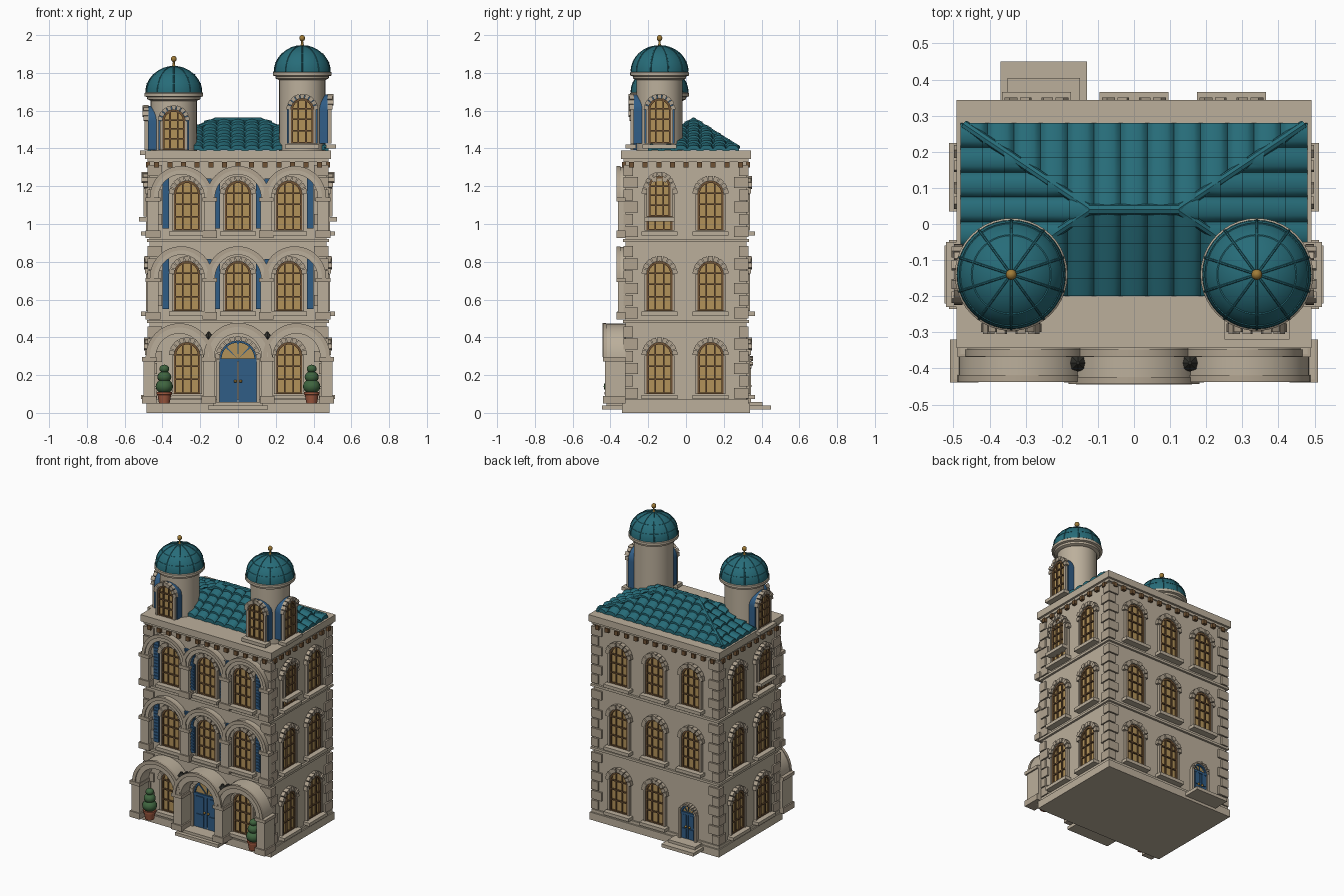
import bpy, bmesh
from math import pi, sin, cos, sqrt, radians
from mathutils import Matrix, Vector

if "Cube" in bpy.data.objects:
    bpy.data.objects.remove(bpy.data.objects["Cube"])

COL = dict(stone=(.50, .43, .33), trim=(.44, .37, .28), teal=(.02, .15, .19), blue=(.03, .11, .24),
           glass=(.45, .29, .10), wood=(.16, .085, .035), gold=(.35, .2, .04), dark=(.03, .03, .025),
           leaf=(.05, .13, .05), clay=(.35, .1, .05))
parts = {}
I = Matrix.Identity(4)

def T(x, y, z=0, deg=0):
    return Matrix.Translation((x, y, z)) @ Matrix.Rotation(radians(deg), 4, 'Z')

def bm_of(name, mat):
    return parts.setdefault(name, (bmesh.new(), mat))[0]

def prism(name, mat, pts, y0, y1, M=I):
    # outline in x-z, extruded along y
    bm = bm_of(name, mat)
    a, b = [[bm.verts.new(M @ Vector((x, y, z))) for x, z in pts] for y in (y0, y1)]
    bm.faces.new(a)
    bm.faces.new(b[::-1])
    for i in range(len(pts)):
        j = (i + 1) % len(pts)
        bm.faces.new((a[i], b[i], b[j], a[j]))

def box(name, mat, x0, x1, y0, y1, z0, z1, M=I):
    prism(name, mat, [(x0, z0), (x1, z0), (x1, z1), (x0, z1)], y0, y1, M)

def arc(name, mat, cx, cz, r0, r1, y0, y1, M=I, a0=0, a1=pi, n=16):
    ang = [a0 + (a1 - a0) * i / n for i in range(n + 1)]
    pts = [(cx + r1 * cos(a), cz + r1 * sin(a)) for a in ang]
    pts += [(cx + r0 * cos(a), cz + r0 * sin(a)) for a in ang[::-1]]
    prism(name, mat, pts, y0, y1, M)

def arch(name, mat, w, z0, zs, y0, y1, M=I):
    pts = [(w * cos(pi * i / 14), zs + w * sin(pi * i / 14)) for i in range(15)]
    prism(name, mat, [(w, z0)] + pts + [(-w, z0)], y0, y1, M)

def lathe(name, mat, prof, M, n=32):
    bm = bm_of(name, mat)
    rings = [[bm.verts.new(M @ Vector((r * cos(2 * pi * i / n), r * sin(2 * pi * i / n), z)))
              for i in range(n)] for r, z in prof]
    for a, b in zip(rings, rings[1:]):
        for i in range(n):
            bm.faces.new((a[i], a[(i + 1) % n], b[(i + 1) % n], b[i]))
    bm.faces.new(rings[0])
    bm.faces.new(rings[-1])

def ball(name, mat, r, M, n=16, sz=1):
    lathe(name, mat, [(r * max(.02, sin(pi * i / 10)), -r * sz * cos(pi * i / 10)) for i in range(11)], M, n)

def tube(name, mat, p, q, r, n=8):
    d = Vector(q) - Vector(p)
    M = Matrix.Translation(p) @ d.to_track_quat('Z', 'Y').to_matrix().to_4x4()
    lathe(name, mat, [(r, 0), (r, d.length)], M, n)

def voussoirs(w, zs, M, out=.024, n=9, k=1.4):
    for i in range(n):
        g = .025
        arc('arch_stones', 'trim', 0, zs, w, w * k, 0, -out - .006 * (i % 2), M,
            pi * i / n + g, pi * (i + 1) / n - g, 2)

def window(M, z0, zs, w=.068, shutters=False, sill=.095):
    arch('window_glass', 'glass', w, z0, zs, .01, -.006, M)
    f = dict(y0=0, y1=-.015, M=M)
    arc('window_frame', 'wood', 0, zs, w - .011, w, **f)
    for s in (-1, 1):
        a, b = sorted((s * w, s * (w - .011)))
        box('window_frame', 'wood', a, b, z0=z0, z1=zs, **f)
        box('window_frame', 'wood', s * w / 3 - .004, s * w / 3 + .004, z0=z0, z1=zs + w * .9, **f)
        a, b = sorted((s * w, s * (w + .012)))
        box('window_jamb', 'trim', a, b, 0, -.02, z0, zs, M)
    for t in (0, .36, .7, 1):
        z = z0 + (zs - z0) * t
        box('window_frame', 'wood', -w, w, z0=z, z1=z + .008, **f)
    voussoirs(w, zs, M)
    box('window_sill', 'stone', -sill, sill, .01, -.045, z0 - .026, z0 - .004, M)
    if shutters:
        for s in (-1, 1):
            box('shutter', 'blue', s * .112 - .018, s * .112 + .018, 0, -.014, z0 + .01, zs + .08, M)
            for k in range(12):
                z = z0 + .025 + k * .021
                box('shutter_slats', 'blue', s * .112 - .013, s * .112 + .013, -.014, -.019, z, z + .011, M)

# body, plinth, string courses, cornice
BX, BY = .468, .32
box('plinth', 'stone', -.485, .485, -.34, .34, 0, .05)
box('body', 'stone', -BX, BX, -BY, BY, .05, 1.34)
for z, h, e in ((.05, .02, .01), (.477, .016, .014), (.905, .016, .014), (1.328, .02, .01), (1.345, .045, .024)):
    box('string_course', 'stone', -BX - e, BX + e, -BY - e, BY + e, z, z + h)

# corbels under the cornice
for i in range(13):
    x = -.432 + .072 * i
    for s in (-1, 1):
        box('corbel', 'wood', x - .013, x + .013, s * BY, s * (BY + .02), 1.3, 1.328)
for i in range(9):
    y = -.288 + .072 * i
    for s in (-1, 1):
        box('corbel', 'wood', s * BX, s * (BX + .02), y - .013, y + .013, 1.3, 1.328)

# corner quoins
for sx in (-1, 1):
    for sy in (-1, 1):
        for f0 in (.075, .5, .93):
            for k in range(6):
                a, b = (.065, .04) if k % 2 else (.04, .065)
                z = f0 + k * .065
                box('quoin', 'trim', sx * (BX - a), sx * (BX + .012), sy * (BY - b), sy * (BY + .012), z, z + .058)

# windows on all sides
FLOORS = ((.10, .305), (.54, .735), (.965, 1.16))
for k, (z0, zs) in enumerate(FLOORS):
    for x in (-.27, 0, .27):
        if k or x:
            window(T(x, -BY), z0, zs, shutters=k > 0)
        if k or x >= 0:
            window(T(x, BY, 0, 180), z0, zs)
    for s in (-1, 1):
        for y in (-.14, .13):
            window(T(s * BX, y, 0, 90 * s), z0, zs)
for s in (-1, 1):
    window(T(s * (BX + .012), -.14, 0, 90 * s), 1.04, 1.195, w=.058, sill=.08)

# front arcades: deep on the ground floor, shallow above
def arcade(xs, pier_xs, zb, zs, ro, ri, y1, pw):
    for x in pier_xs:
        box('arcade_pier', 'stone', x - pw, x + pw, -BY, y1, zb, zs)
        e = .009
        box('arcade_pier_base', 'trim', x - pw - e, x + pw + e, -BY, y1 - e, zb, zb + .04)
        box('arcade_pier_cap', 'trim', x - pw - e, x + pw + e, -BY, y1 - e, zs - .022, zs)
    for x in xs:
        arc('arcade_arch', 'stone', x, zs, ri, ro, -BY, y1, n=24)
        arc('arcade_arch_trim', 'trim', x, zs, ro - .018, ro + .004, y1 + .012, y1 - .007, n=24)

arcade((-.31, .31), (-.47, -.155, .155, .47), .05, .295, .175, .125, -.43, .03)
arcade((0,), (), .05, .295, .178, .125, -.436, .03)
for zb, zs in ((.495, .715), (.925, 1.14)):
    arcade((-.3, 0, .3), (-.45, -.15, .15, .45), zb, zs, .163, .122, -.36, .03)

# doors
def door(M, w, zs, z0=.05):
    arch('transom_glass', 'glass', w, zs - .01, zs, .01, -.006, M)
    arc('door_frame', 'blue', 0, zs, w - .01, w, 0, -.016, M)
    for a in (.25, .5, .75):
        arc('door_frame', 'blue', 0, zs, .01, w, 0, -.012, M, pi * a - .05, pi * a + .05, 1)
    box('door_frame', 'blue', -w, w, 0, -.018, zs - .012, zs + .004, M)
    for s in (-1, 1):
        a, b = sorted((s * .002, s * w))
        box('door_leaf', 'blue', a, b, .01, -.012, z0, zs - .01, M)
        for p, q in ((.08, .42), (.5, .93)):
            h = zs - z0
            box('door_panel', 'blue', a + w * .2, b - w * .2, -.01, -.018, z0 + h * p, z0 + h * q, M)
        ball('door_knob', 'gold', .008, M @ T(s * .014, -.02, z0 + (zs - z0) * .5), 10)
        a, b = sorted((s * w, s * (w + .016)))
        box('door_jamb', 'trim', a, b, 0, -.025, z0, zs, M)
    voussoirs(w, zs, M, .028, 11, 1.25)

door(T(0, -BY), .097, .285)
door(T(-.25, BY, 0, 180), .052, .235)
box('front_step', 'stone', -.16, .16, -.445, -.33, .018, .04)
box('front_step_upper', 'stone', -.13, .13, -.42, -.32, .04, .058)
box('back_step', 'stone', -.37, -.13, .33, .45, .018, .04)
box('back_step_upper', 'stone', -.35, -.15, .32, .405, .04, .058)

# potted topiaries and wall lanterns
for s in (-1, 1):
    P = T(s * .39, -.39, .05)
    lathe('pot', 'clay', [(.028, 0), (.036, .045), (.041, .047), (.041, .06), (.03, .06)], P, 20)
    for z, r in ((.09, .046), (.14, .037), (.183, .026)):
        ball('topiary', 'leaf', r, P @ T(0, 0, z), 16, .85)
    L = T(s * .155, -.385)
    lathe('lantern', 'dark', [(.006, .365), (.012, .375), (.02, .4), (.024, .403), (.004, .43)], L, 8)
    box('lantern_arm', 'dark', -.005, .005, 0, .07, .395, .405, L)

# towers with ribbed domes
def tower(x, z1, z0w, zsw):
    C = T(x, -.14)
    lathe('tower', 'stone', [(.122, 1.38), (.122, z1)], C, 40)
    lathe('tower_cornice', 'stone', [(.122, z1 - .02), (.14, z1 - .012), (.142, z1), (.156, z1 + .004),
                                     (.156, z1 + .02), (.148, z1 + .026), (.148, z1 + .03)], C, 40)
    zb, R, H = z1 + .024, .15, .138
    pt = lambda t, k=1: (R * k * cos(t) + .001, zb + H * k * sin(t))
    lathe('dome', 'teal', [pt(pi / 2 * i / 12) for i in range(13)], C, 40)
    for j in range(10):
        a = 2 * pi * j / 10 + pi / 10
        pts = [pt(pi / 2 * i / 8) for i in range(9)]
        pts = [C @ Vector((r * cos(a), r * sin(a), z)) for r, z in pts]
        for p, q in zip(pts, pts[1:]):
            tube('dome_rib', 'teal', p, q, .0035, 6)
    for t in (.35, .75):
        (r, z), (r2, z2) = pt(t - .015, 1.015), pt(t + .015, 1.015)
        lathe('dome_band', 'teal', [(r - .01, z), (r, z), (r2, z2), (r2 - .01, z2)], C, 40)
    lathe('finial', 'gold', [(.012, zb + H - .004), (.006, zb + H + .01), (.005, zb + H + .03)], C, 12)
    ball('finial_ball', 'gold', .015, C @ T(0, 0, zb + H + .04), 14, 1.1)
    for M in (C @ T(0, -.135), C @ T(.135 * (1 if x > 0 else -1), 0, 0, 90 if x > 0 else -90)):
        arch('tower_window_surround', 'blue', .08, z0w, zsw, .07, -.002, M)
        window(M, z0w, zsw, w=.06, sill=.09)

tower(-.34, 1.672, 1.392, 1.545)
tower(.34, 1.782, 1.425, 1.605)

# hipped roof: stepped barrel tiles, each slope trimmed at its hips
def slope(M, U, ru, d, strips, courses, rise=.155):
    bm = bmesh.new()
    rows = [(0, -.012)]
    for c in range(courses):
        rows += [(c / courses, .012), ((c + 1) / courses, 0)]
    seg, grid = 8, []
    for v, h in rows:
        row = []
        for i in range(strips * seg + 1):
            t = 2 * ((i % seg) / seg) - 1
            row.append(bm.verts.new((U * (2 * i / (strips * seg) - 1), d * v,
                                     rise * v + h + .02 * sqrt(max(0, 1 - t * t)))))
        grid.append(row)
    for a, b in zip(grid, grid[1:]):
        for i in range(len(a) - 1):
            bm.faces.new((a[i], a[i + 1], b[i + 1], b[i]))
    for s in (-1, 1):
        bmesh.ops.bisect_plane(bm, geom=bm.verts[:] + bm.edges[:] + bm.faces[:], plane_co=(s * U, 0, 0),
                               plane_no=(s * d, ru, 0), clear_outer=True)
    bm.transform(M)
    me = bpy.data.meshes.new('tmp')
    bm.to_mesh(me)
    bm_of('roof_tiles', 'teal').from_mesh(me)
    bpy.data.meshes.remove(me)

RX, RY, Z = .48, .24, 1.385
for s in (-1, 1):
    slope(T(0, .04 + s * RY, Z, 0 if s < 0 else 180), RX, .36, RY, 13, 5)
    slope(T(s * RX, .04, Z, 90 * s), RY, RY, .36, 7, 6)
    for t in (-1, 1):
        tube('roof_hip', 'teal', (s * .47, .04 + t * .235, Z + .02), (s * .12, .04, Z + .165), .013)
tube('roof_ridge', 'teal', (-.125, .04, Z + .165), (.125, .04, Z + .165), .015)

# turn the collected parts into objects
for name, (bm, mat) in parts.items():
    bmesh.ops.recalc_face_normals(bm, faces=bm.faces[:])
    if name == 'roof_tiles':
        bm.normal_update()
        bmesh.ops.reverse_faces(bm, faces=[f for f in bm.faces if f.normal.z < -1e-4])
    me = bpy.data.meshes.new(name)
    bm.to_mesh(me)
    bm.free()
    me.polygons.foreach_set('use_smooth', [True] * len(me.polygons))
    me.set_sharp_from_angle(angle=radians(32))
    m = bpy.data.materials.get(mat) or bpy.data.materials.new(mat)
    m.diffuse_color = (*COL[mat], 1)
    m.use_nodes = True
    m.node_tree.nodes["Principled BSDF"].inputs["Base Color"].default_value = m.diffuse_color
    me.materials.append(m)
    bpy.context.collection.objects.link(bpy.data.objects.new(name, me))
